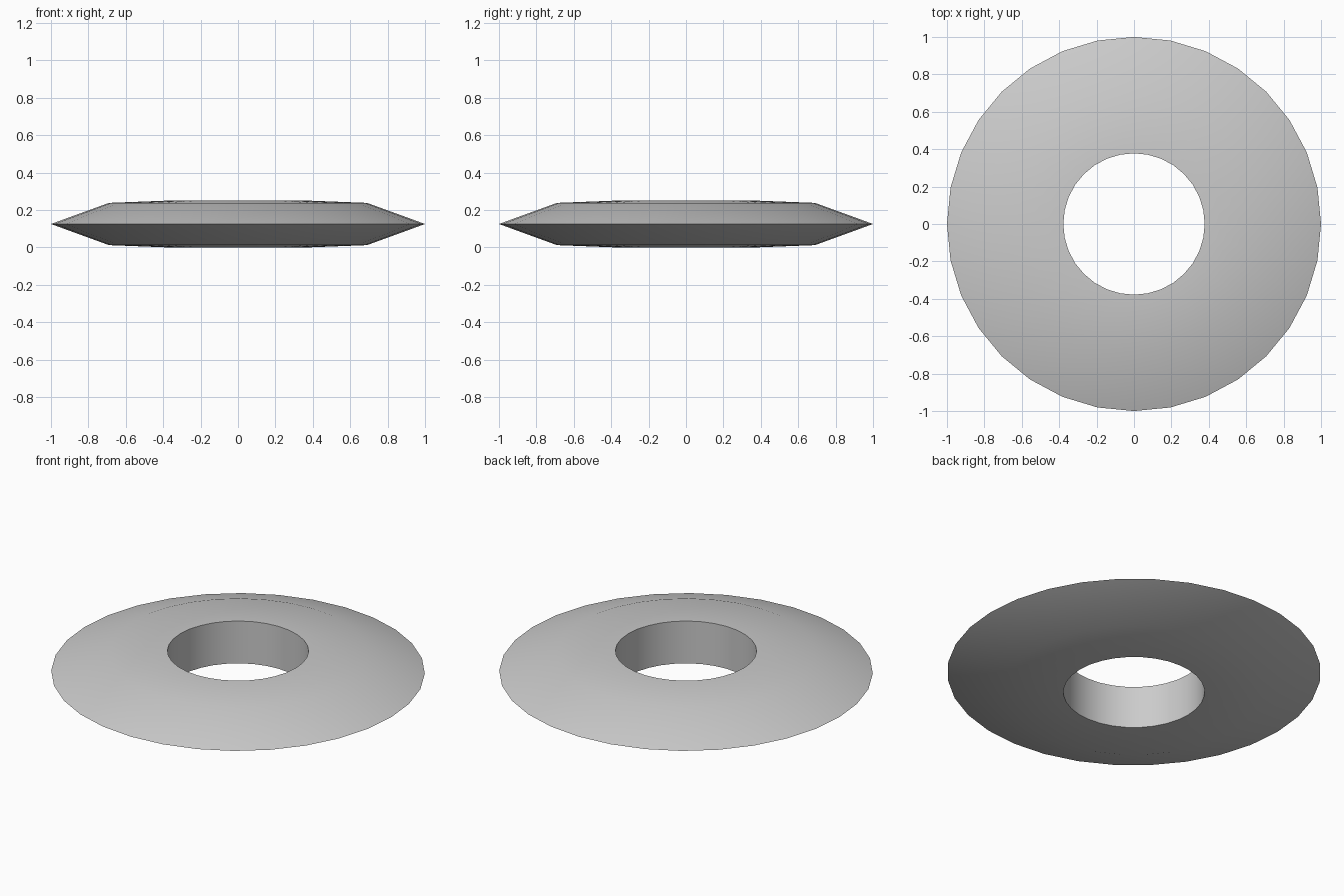
import bpy, bmesh, math

if "Cube" in bpy.data.objects:
    bpy.data.objects.remove(bpy.data.objects["Cube"])

SIDES = 32
# closed cross-section (radius, height): hole wall, shallow top, bevelled rim, underside
profile = [(0.378, 0.0), (0.69, 0.012), (1.0, 0.125), (0.69, 0.238), (0.378, 0.25)]

# revolve the cross-section into a ring
bm = bmesh.new()
rings = []
for i in range(SIDES):
    a = 2 * math.pi * i / SIDES
    rings.append([bm.verts.new((r * math.cos(a), r * math.sin(a), z)) for r, z in profile])
n = len(profile)
for i in range(SIDES):
    p, q = rings[i], rings[(i + 1) % SIDES]
    for j in range(n):
        k = (j + 1) % n
        bm.faces.new((p[j], q[j], q[k], p[k]))
bmesh.ops.recalc_face_normals(bm, faces=bm.faces)

mesh = bpy.data.meshes.new("ring_disc")
bm.to_mesh(mesh)
bm.free()
ring = bpy.data.objects.new("ring_disc", mesh)
bpy.context.collection.objects.link(ring)

# smooth over the outer rim, crisp at the hole edges
bpy.context.view_layer.objects.active = ring
ring.select_set(True)
bpy.ops.object.shade_smooth_by_angle(angle=math.radians(60))
